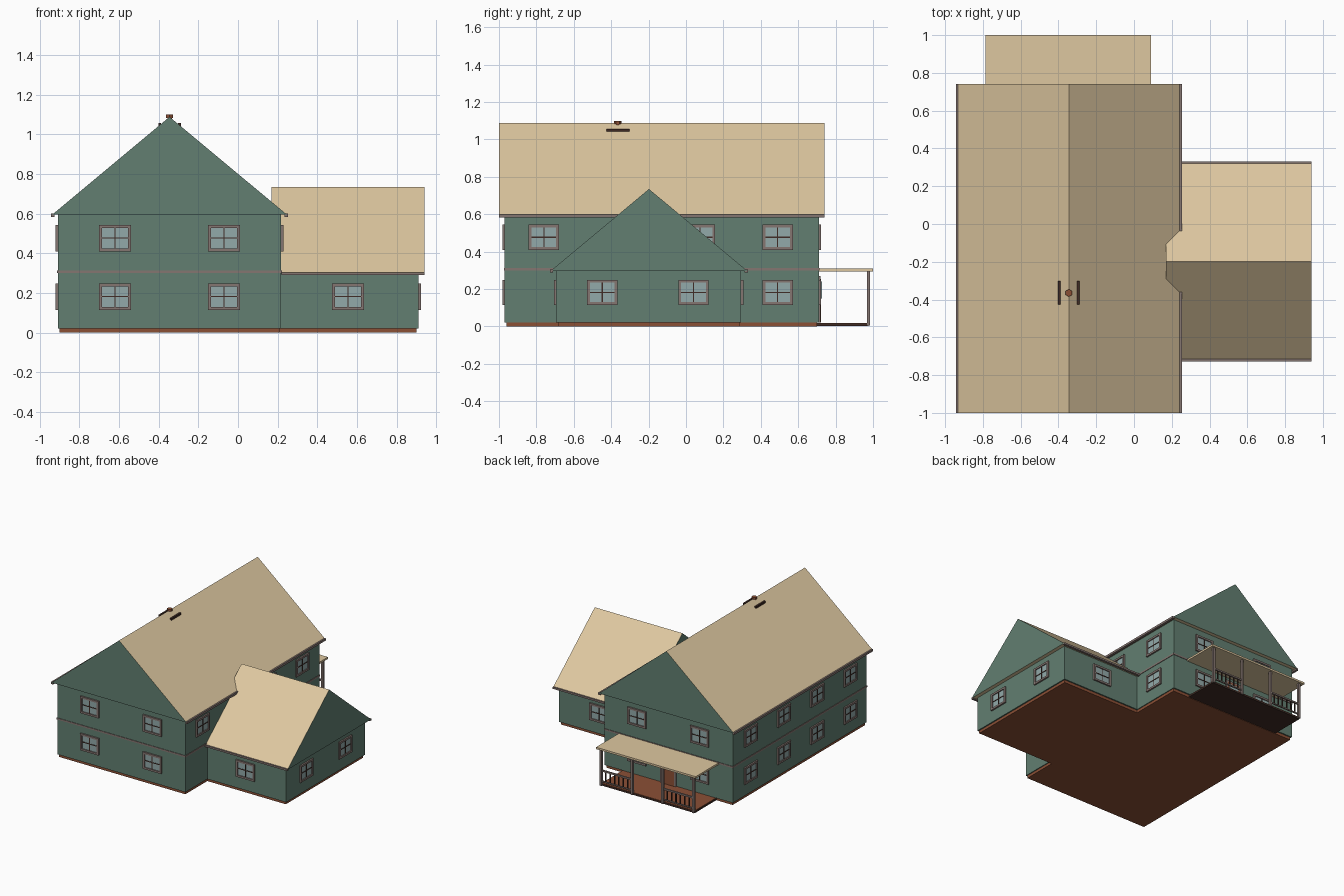
import bpy, bmesh, math
from mathutils import Matrix, Vector

if "Cube" in bpy.data.objects:
    bpy.data.objects.remove(bpy.data.objects["Cube"])


def mat(name, r, g, b):
    m = bpy.data.materials.new(name)
    m.diffuse_color = (r, g, b, 1)
    m.use_nodes = True
    m.node_tree.nodes["Principled BSDF"].inputs["Base Color"].default_value = m.diffuse_color
    return m


GREEN = mat("green siding", 0.122, 0.212, 0.165)
TAN = mat("tan roof", 0.73, 0.575, 0.352)
TRIM = mat("grey trim", 0.235, 0.18, 0.165)
GLASS = mat("pale glass", 0.29, 0.40, 0.40)
BROWN = mat("brown base", 0.26, 0.08, 0.036)
DARK = mat("dark brown", 0.05, 0.024, 0.018)


def add_box(bm, x0, x1, y0, y1, z0, z1, index=0):
    size = Matrix.Diagonal((x1 - x0, y1 - y0, z1 - z0, 1))
    pos = Matrix.Translation(((x0 + x1) / 2, (y0 + y1) / 2, (z0 + z1) / 2))
    verts = bmesh.ops.create_cube(bm, size=1, matrix=pos @ size)["verts"]
    for f in {f for v in verts for f in v.link_faces}:
        f.material_index = index


def finish(name, bm, mats, matrix=None):
    bmesh.ops.recalc_face_normals(bm, faces=bm.faces)
    me = bpy.data.meshes.new(name)
    bm.to_mesh(me)
    bm.free()
    for m in mats:
        me.materials.append(m)
    ob = bpy.data.objects.new(name, me)
    if matrix:
        ob.matrix_world = matrix
    bpy.context.collection.objects.link(ob)
    return ob


def boxes(name, material, *dims):
    bm = bmesh.new()
    for d in dims:
        add_box(bm, *d)
    return finish(name, bm, [material])


def gable_roof(name, half, length, z0, z1, matrix):
    """Triangular prism along local y; the end triangles are siding, the rest roof."""
    bm = bmesh.new()
    tri = [bm.verts.new(p) for p in ((-half, 0, z0), (half, 0, z0), (0, 0, z1))]
    face = bm.faces.new(tri)
    new = bmesh.ops.extrude_face_region(bm, geom=[face])["geom"]
    for v in new:
        if isinstance(v, bmesh.types.BMVert):
            v.co.y += length
    bm.normal_update()
    for f in bm.faces:
        f.material_index = 1 if abs(f.normal.y) > 0.9 else 0
    return finish(name, bm, [TAN, GREEN], matrix)


def placed(x, y, z, angle):
    return Matrix.Translation((x, y, z)) @ Matrix.Rotation(math.radians(angle), 4, 'Z')


def window(name, x, y, z, angle):
    """Framed four-pane window facing local -y."""
    bm = bmesh.new()
    w, h, t = 0.081, 0.067, 0.015
    for s in (-1, 1):
        a, b = sorted((s * w, s * (w - t)))
        add_box(bm, a, b, -0.012, 0.002, -h, h)
        a, b = sorted((s * h, s * (h - t)))
        add_box(bm, t - w, w - t, -0.012, 0.002, a, b)
    add_box(bm, t - w, w - t, -0.004, 0.002, t - h, h - t, 1)
    add_box(bm, -0.003, 0.003, -0.008, -0.003, t - h, h - t, 2)
    add_box(bm, t - w, w - t, -0.0075, -0.003, -0.003, 0.003, 2)
    return finish(name, bm, [TRIM, GLASS, DARK], placed(x, y, z, angle))


# Foundation and walls
boxes("foundation", BROWN, (-0.90, 0.21, -0.96, 0.70, 0, 0.025),
      (0.20, 0.90, -0.685, 0.285, 0, 0.025))
boxes("main_walls", GREEN, (-0.908, 0.217, -0.97, 0.71, 0.022, 0.596))
boxes("wing_walls", GREEN, (0.21, 0.91, -0.695, 0.295, 0.022, 0.301))

# Trim band between the storeys
e = 0.004
boxes("floor_band", TRIM, (-0.908 - e, 0.217 + e, -0.97 - e, 0.71 + e, 0.30, 0.313))

# Roofs
gable_roof("main_roof", 0.592, 1.74, 0.595, 1.088, placed(-0.345, -1.0, 0, 0))
gable_roof("wing_roof", 0.525, 0.77, 0.298, 0.735, placed(0.94, -0.198, 0, 90))

# Eave gutters
boxes("main_gutters", TRIM, (-0.943, -0.925, -1.0, 0.74, 0.583, 0.600),
      (0.235, 0.253, -1.0, 0.74, 0.583, 0.600))
boxes("wing_gutters", TRIM, (0.22, 0.94, -0.727, -0.71, 0.29, 0.304),
      (0.22, 0.94, 0.314, 0.331, 0.29, 0.304))

# Windows on every wall
UP, LOW = 0.477, 0.182
side_ys = (-0.76, -0.343, 0.075, 0.49)
for z in (UP, LOW):
    for x in (-0.62, -0.07):
        window("front_window", x, -0.97, z, 0)
        window("back_window", x, 0.71, z, 180)
    for y in side_ys:
        window("left_window", -0.908, y, z, -90)
for y, z in ((-0.76, UP), (0.075, UP), (0.49, UP), (0.49, LOW)):
    window("right_window", 0.217, y, z, 90)
window("wing_front_window", 0.555, -0.695, LOW, 0)
window("wing_back_window", 0.555, 0.295, LOW, 180)
for y in (-0.448, 0.04):
    window("wing_side_window", 0.91, y, LOW, 90)

# Back door with frame, panel and upper light
bm = bmesh.new()
add_box(bm, -0.415, -0.275, 0.705, 0.720, 0.022, 0.27, 0)
add_box(bm, -0.400, -0.290, 0.715, 0.723, 0.022, 0.255, 1)
add_box(bm, -0.385, -0.305, 0.720, 0.726, 0.15, 0.24, 2)
finish("back_door", bm, [TRIM, BROWN, GLASS])

# Back porch
boxes("porch_slab", DARK, (-0.76, 0.065, 0.70, 0.975, 0.003, 0.016))
boxes("porch_deck", BROWN, (-0.757, 0.062, 0.70, 0.972, 0.015, 0.020))
boxes("porch_roof", TAN, (-0.785, 0.09, 0.70, 1.0, 0.294, 0.309))
posts = [0.06 - 0.27 * i for i in range(4)]
boxes("porch_posts", TRIM, *[(x - 0.009, x + 0.009, 0.967, 0.985, 0.005, 0.296) for x in posts])

# Railings in the outer porch bays
for a, b in ((posts[1], posts[0]), (posts[3], posts[2])):
    boxes("porch_rail", TRIM, (a, b, 0.970, 0.982, 0.118, 0.130), (a, b, 0.971, 0.981, 0.035, 0.044))
    n = 7
    xs = [a + (b - a) * i / n for i in range(1, n)]
    boxes("porch_balusters", DARK, *[(x - 0.004, x + 0.004, 0.972, 0.980, 0.042, 0.12) for x in xs])

# Ridge vent pipe and roof bars
bm = bmesh.new()
for r, z0, z1 in ((0.013, 1.04, 1.085), (0.02, 1.083, 1.10)):
    bmesh.ops.create_cone(bm, cap_ends=True, segments=6, radius1=r, radius2=r, depth=z1 - z0,
                          matrix=Matrix.Translation((-0.345, -0.365, (z0 + z1) / 2)))
finish("vent_pipe", bm, [BROWN])
boxes("roof_bars", DARK, (-0.402, -0.388, -0.425, -0.303, 1.042, 1.057),
      (-0.302, -0.288, -0.425, -0.303, 1.042, 1.057))
